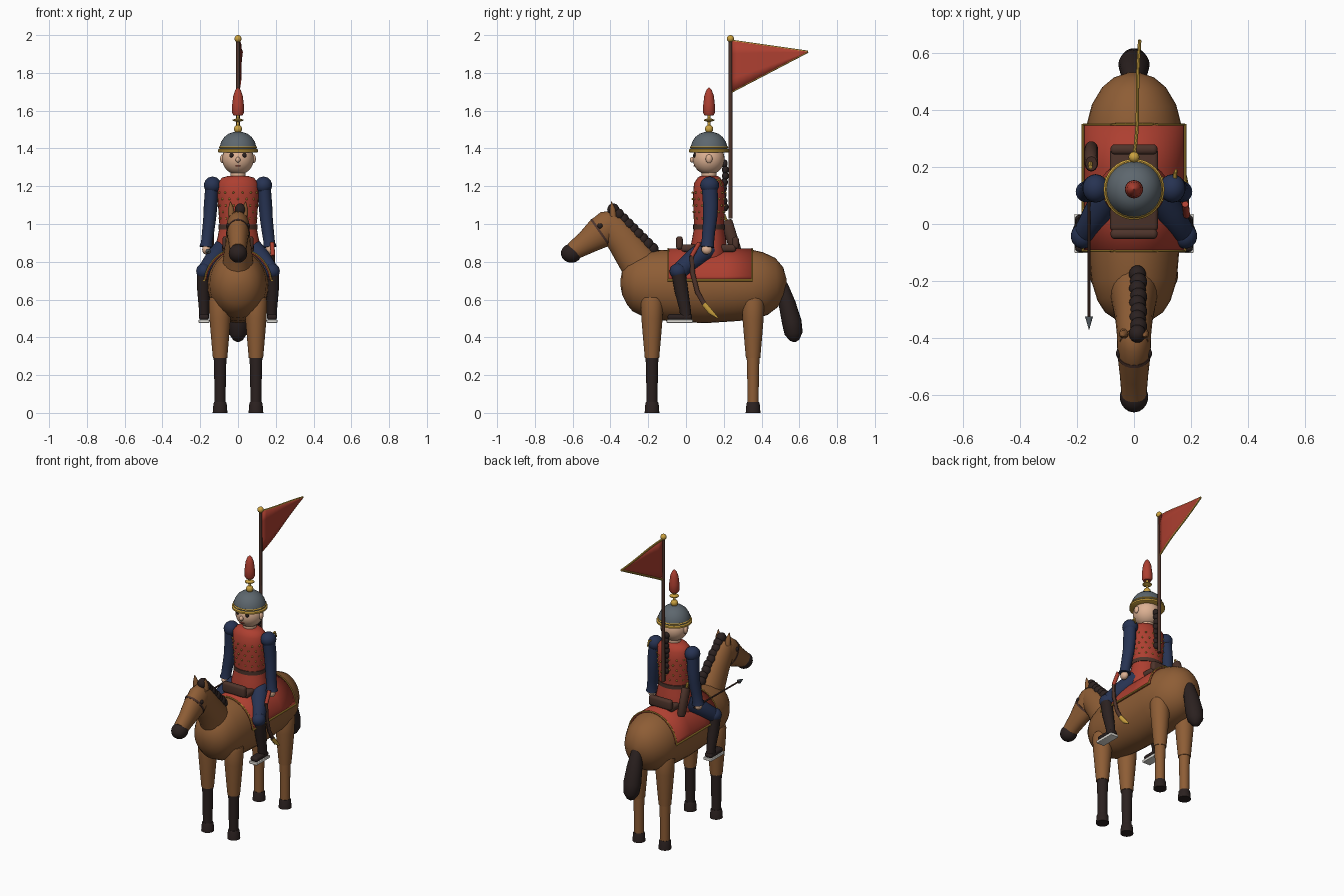
import bpy, bmesh, math
from mathutils import Vector as V

COL = {"chestnut": (.27, .11, .036), "red": (.42, .05, .03), "navy": (.02, .033, .085),
       "gold": (.60, .36, .05), "dark_hair": (.024, .015, .014), "leather": (.075, .034, .024),
       "steel": (.11, .135, .155), "skin": (.72, .44, .29), "sole_white": (.75, .73, .68)}
MAT = {}
for n, c in COL.items():
    MAT[n] = bpy.data.materials.new(n)
    MAT[n].diffuse_color = (*c, 1)

def finish(name, bm, mat, angle=40):
    bmesh.ops.recalc_face_normals(bm, faces=bm.faces)
    me = bpy.data.meshes.new(name)
    bm.to_mesh(me)
    bm.free()
    ob = bpy.data.objects.new(name, me)
    bpy.context.collection.objects.link(ob)
    me.materials.append(MAT[mat])
    bpy.ops.object.select_all(action='DESELECT')
    ob.select_set(True)
    bpy.context.view_layer.objects.active = ob
    bpy.ops.object.shade_smooth_by_angle(angle=math.radians(angle))
    return ob

def tube(name, mat, rings, n=20):
    """Loft of rings (x, y, z, side radius, other radius) along a path."""
    bm = bmesh.new()
    pts = [V(r[:3]) for r in rings]
    loops = []
    for i, r in enumerate(rings):
        t = (pts[min(i + 1, len(pts) - 1)] - pts[max(i - 1, 0)]).normalized()
        ax = V((1, 0, 0)) if abs(t.x) < .9 else V((0, 1, 0))
        u = (ax - t * ax.dot(t)).normalized()
        v = t.cross(u)
        a, b = r[3], r[-1]
        loops.append([bm.verts.new(pts[i] + u * a * math.cos(2 * math.pi * k / n)
                                   + v * b * math.sin(2 * math.pi * k / n)) for k in range(n)])
    for p, q in zip(loops, loops[1:]):
        for k in range(n):
            bm.faces.new((p[k], p[(k + 1) % n], q[(k + 1) % n], q[k]))
    bm.faces.new(loops[0])
    bm.faces.new(loops[-1])
    return finish(name, bm, mat)

def balls(name, mat, items, seg=18):
    """Ellipsoids given as (x, y, z, rx, ry, rz)."""
    bm = bmesh.new()
    for x, y, z, *r in items:
        vs = bmesh.ops.create_uvsphere(bm, u_segments=seg, v_segments=max(6, seg * 2 // 3), radius=1)["verts"]
        for v in vs:
            v.co = (x + v.co.x * r[0], y + v.co.y * r[-2 if len(r) > 1 else 0], z + v.co.z * r[-1])
    return finish(name, bm, mat)

def turned(name, mat, x, y, prof, n=28):
    """Upright turned part from (radius, z) pairs."""
    return tube(name, mat, [(x, y, z, max(r, .001), max(r, .001)) for r, z in prof], n)

def box(name, mat, loc, size, bevel=.01):
    bm = bmesh.new()
    bmesh.ops.create_cube(bm, size=1)
    for v in bm.verts:
        v.co = V([c * s + l for c, s, l in zip(v.co, size, loc)])
    bmesh.ops.bevel(bm, geom=bm.edges[:], offset=bevel, segments=3, affect='EDGES', profile=.5)
    return finish(name, bm, mat)

# Horse body, neck and head
tube("horse_body", "chestnut", [(0, y, z, a, b) for y, z, a, b in [
    (-.347, .69, .015, .015), (-.338, .69, .06, .065), (-.31, .69, .102, .115), (-.27, .688, .128, .15),
    (-.2, .68, .15, .178), (-.08, .675, .16, .19), (.1, .67, .163, .195), (.25, .675, .166, .19),
    (.35, .68, .166, .186), (.42, .685, .148, .166), (.48, .69, .112, .13), (.515, .69, .07, .08),
    (.533, .69, .015, .015)]], 32)
tube("horse_neck", "chestnut", [(0, -.2, .72, .09, .12), (0, -.26, .81, .08, .1), (0, -.33, .91, .066, .088),
                                (0, -.39, .99, .06, .08), (0, -.42, 1.03, .05, .06)], 24)
tube("horse_head", "chestnut", [(0, -.345, 1.035, .02, .02), (0, -.36, 1.025, .045, .055),
                                (0, -.40, .995, .06, .085), (0, -.46, .95, .058, .083),
                                (0, -.53, .9, .05, .062), (0, -.6, .855, .044, .048)], 24)
balls("muzzle", "dark_hair", [(0, -.607, .845, .05, .055, .05)])
balls("horse_eyes", "dark_hair", [(s * .054, -.455, .99, .01, .014, .014) for s in (-1, 1)])
for s in (-1, 1):
    tube("horse_ear", "chestnut", [(s * .035, -.385, 1.04, .018, .018), (s * .037, -.388, 1.08, .016, .014),
                                   (s * .04, -.395, 1.12, .002, .002)], 10)
# Bridle noseband and stitched mane
tube("bridle_strap", "leather", [(0, -.448, .959, .0605, .085), (0, -.458, .952, .0605, .085)], 24)
balls("mane", "dark_hair", [(.012 + .004 * (i % 2), -.385 + .026 * i, 1.075 - .026 * i, .03, .032, .034)
                            for i in range(9)])
# Tail
tube("tail", "dark_hair", [(0, .48, .73, .02, .02), (0, .51, .67, .035, .032), (0, .535, .58, .048, .045),
                           (0, .56, .48, .055, .052), (0, .57, .42, .048, .048), (0, .575, .385, .025, .025),
                           (0, .576, .375, .005, .005)])

# Horse legs
for s in (-1, 1):
    for pos, y, low in (("front", -.18, "dark_hair"), ("back", .355, "chestnut")):
        x = s * .095
        turned(pos + "_leg_upper", "chestnut", x, y, [(.054, .61), (.06, .59), (.056, .5), (.046, .38), (.038, .29)])
        turned(pos + "_leg_lower", low, x, y, [(.034, .3), (.031, .2), (.029, .05)])
        turned(pos + "_hoof", "dark_hair", x, y, [(.031, .058), (.035, .05), (.039, 0)])

# Saddle blanket with gold trim
def drape(y, a, grow=0):
    return (math.cos(a) * (.178 + grow), y, .682 + math.sin(a) * (.188 + grow))
arc = [math.radians(6 + 168 * i / 24) for i in range(25)]
bm = bmesh.new()
rows = [[bm.verts.new(drape(y, a)) for a in arc] for y in (-.095, .05, .2, .35)]
for p, q in zip(rows, rows[1:]):
    for k in range(24):
        bm.faces.new((p[k], p[k + 1], q[k + 1], q[k]))
blanket = finish("saddle_blanket", bm, "red")
blanket.modifiers.new("thickness", 'SOLIDIFY').thickness = .01
for y in (-.095, .35):
    tube("blanket_end_trim", "gold", [(*drape(y, a), .004, .004) for a in arc], 6)
for a in (arc[0], arc[-1]):
    tube("blanket_side_trim", "gold", [(*drape(y, a, .002), .006, .006) for y in (-.097, .352)], 8)

# Saddle
box("saddle_seat", "leather", (0, .12, .872), (.17, .29, .04), .015)
for nm, y, z, h in (("pommel", -.035, .9, .07), ("cantle", .262, .9, .065)):
    box(nm, "leather", (0, y, z), (.165, .036, h), .015)

# Rider coat and torso
tube("coat_skirt", "red", [(0, .12, .81, .12, .1), (0, .12, .86, .125, .1), (0, .122, .93, .108, .088),
                           (0, .122, .985, .098, .078)], 28)
tube("torso", "red", [(0, .122, .97, .097, .078), (0, .122, 1.05, .102, .082), (0, .122, 1.15, .11, .085),
                      (0, .122, 1.215, .108, .08), (0, .122, 1.245, .085, .06), (0, .122, 1.255, .05, .045)], 28)
tube("belt", "leather", [(0, .122, .972, .103, .084), (0, .122, .997, .103, .084)], 28)
studs = []
for j in range(5):
    for k in range(14):
        a = 2 * math.pi * (k + .5 * (j % 2)) / 14
        w = .099 + .0025 * j
        studs.append((w * math.cos(a), .122 + (w - .019) * math.sin(a), 1.03 + .034 * j, .0055, .0055, .0055))
balls("coat_studs", "gold", studs, 8)

# Rider limbs
for s in (-1, 1):
    balls("shoulder", "navy", [(s * .135, .125, 1.205, .046, .05, .046)])
    tube("arm", "navy", [(s * .137, .125, 1.2, .036, .042), (s * .145, .13, 1.1, .036, .04),
                         (s * .15, .128, 1.03, .034, .037), (s * .158, .12, .96, .032, .034),
                         (s * .166, .115, .9, .03, .033), (s * .168, .113, .878, .037, .037)])
    balls("hand", "skin", [(s * .168, .11, .865, .022, .028, .026)])
    tube("thigh", "navy", [(s * .075, .12, .87, .055, .055), (s * .12, .05, .82, .052, .055),
                           (s * .165, -.02, .765, .042, .045), (s * .18, -.045, .735, .036, .04)])
    balls("knee", "navy", [(s * .18, -.042, .75, .042, .045, .042)])
    tube("boot_shaft", "dark_hair", [(s * .182, -.04, .745, .036, .038), (s * .183, -.025, .65, .033, .036),
                                     (s * .18, -.005, .55, .027, .03), (s * .18, 0, .5, .027, .03)])
    box("boot_foot", "dark_hair", (s * .18, -.033, .507), (.053, .13, .032), .014)
    box("boot_sole", "sole_white", (s * .18, -.033, .485), (.058, .138, .018), .004)

# Rider head
turned("neck", "skin", 0, .122, [(.04, 1.24), (.04, 1.3)])
balls("head", "skin", [(0, .12, 1.345, .084, .084, .084)], 28)
balls("nose", "skin", [(0, .035, 1.34, .013, .015, .015)])
balls("ears", "skin", [(s * .083, .122, 1.345, .012, .018, .023) for s in (-1, 1)])
balls("eyes", "dark_hair", [(s * .034, .046, 1.364, .012, .008, .012) for s in (-1, 1)], 12)
balls("mouth", "red", [(0, .045, 1.307, .014, .006, .004)], 10)
balls("braid", "dark_hair", [(0, .203 + .006 * math.sin(i), 1.32 - .033 * i, .02, .018, .022) for i in range(8)])

# Helmet, finial and plume
turned("helmet", "steel", 0, .122, [(.1, 1.388), (.097, 1.41), (.089, 1.435), (.073, 1.46), (.05, 1.478),
                                   (.022, 1.487), (.002, 1.489)], 32)
turned("helmet_brim", "gold", 0, .122, [(.098, 1.378), (.107, 1.382), (.107, 1.392), (.1, 1.398)], 32)
turned("helmet_band", "gold", 0, .122, [(.098, 1.402), (.102, 1.406), (.098, 1.411)], 32)
balls("finial_ball", "gold", [(0, .122, 1.503, .022, .022, .022)])
turned("finial_spindle", "gold", 0, .122, [(.009, 1.5), (.007, 1.54), (.028, 1.547), (.028, 1.552), (.007, 1.56),
                                          (.009, 1.575), (.018, 1.582)], 16)
turned("plume", "red", 0, .122, [(.024, 1.575), (.032, 1.59), (.031, 1.63), (.025, 1.68), (.014, 1.71), (.002, 1.722)])

# Banner
turned("banner_pole", "leather", 0, .235, [(.011, 1.03), (.01, 1.98)], 12)
balls("banner_ball", "gold", [(0, .235, 1.981, .019, .019, .019)])
bm = bmesh.new()
def flag(u, v):
    return (.02 * u + .008 * math.sin(u * 5) * (1 - u), .24 + .405 * u, (1.70 + .27 * v) * (1 - u) + 1.912 * u)
grid = [[bm.verts.new(flag(i / 10 * .999, j / 4)) for j in range(5)] for i in range(11)]
for p, q in zip(grid, grid[1:]):
    for j in range(4):
        bm.faces.new((p[j], p[j + 1], q[j + 1], q[j]))
finish("banner_cloth", bm, "red").modifiers.new("thickness", 'SOLIDIFY').thickness = .006
for v in (0, 1):
    tube("banner_trim", "gold", [(*flag(i / 10, v), .006, .006) for i in range(11)], 8)

# Quiver and arrow on the right hip
tube("quiver", "leather", [(-.15, .265, .85, .02, .02), (-.15, .262, .865, .024, .03),
                           (-.15, .215, 1.01, .024, .032), (-.15, .212, 1.02, .02, .026)])
tube("quiver_fletching", "gold", [(-.153, .22, 1.0, .008, .008), (-.153, .2, 1.05, .008, .008)], 8)
tube("arrow_shaft", "leather", [(-.158, .14, .86, .005, .005), (-.158, -.34, .855, .005, .005)], 8)
tube("arrow_head", "steel", [(-.158, -.325, .855, .014, .014), (-.158, -.37, .855, .001, .001)], 12)

# Sabre on the left hip, with shoulder pin
tube("scabbard", "leather", [(.185, .03, .83, .01, .012), (.185, .035, .74, .01, .013),
                             (.184, .06, .64, .01, .013), (.183, .1, .57, .01, .013)], 10)
tube("scabbard_tip", "gold", [(.183, .095, .577, .011, .014), (.183, .13, .535, .011, .014),
                              (.183, .168, .503, .003, .004)], 10)
tube("sabre_grip", "red", [(.18, .07, .9, .012, .012), (.185, .03, .83, .012, .012)], 10)
tube("shoulder_pin", "gold", [(.14, .13, 1.22, .007, .007), (.145, .178, 1.235, .007, .007),
                              (.148, .19, 1.2, .004, .004)], 8)
